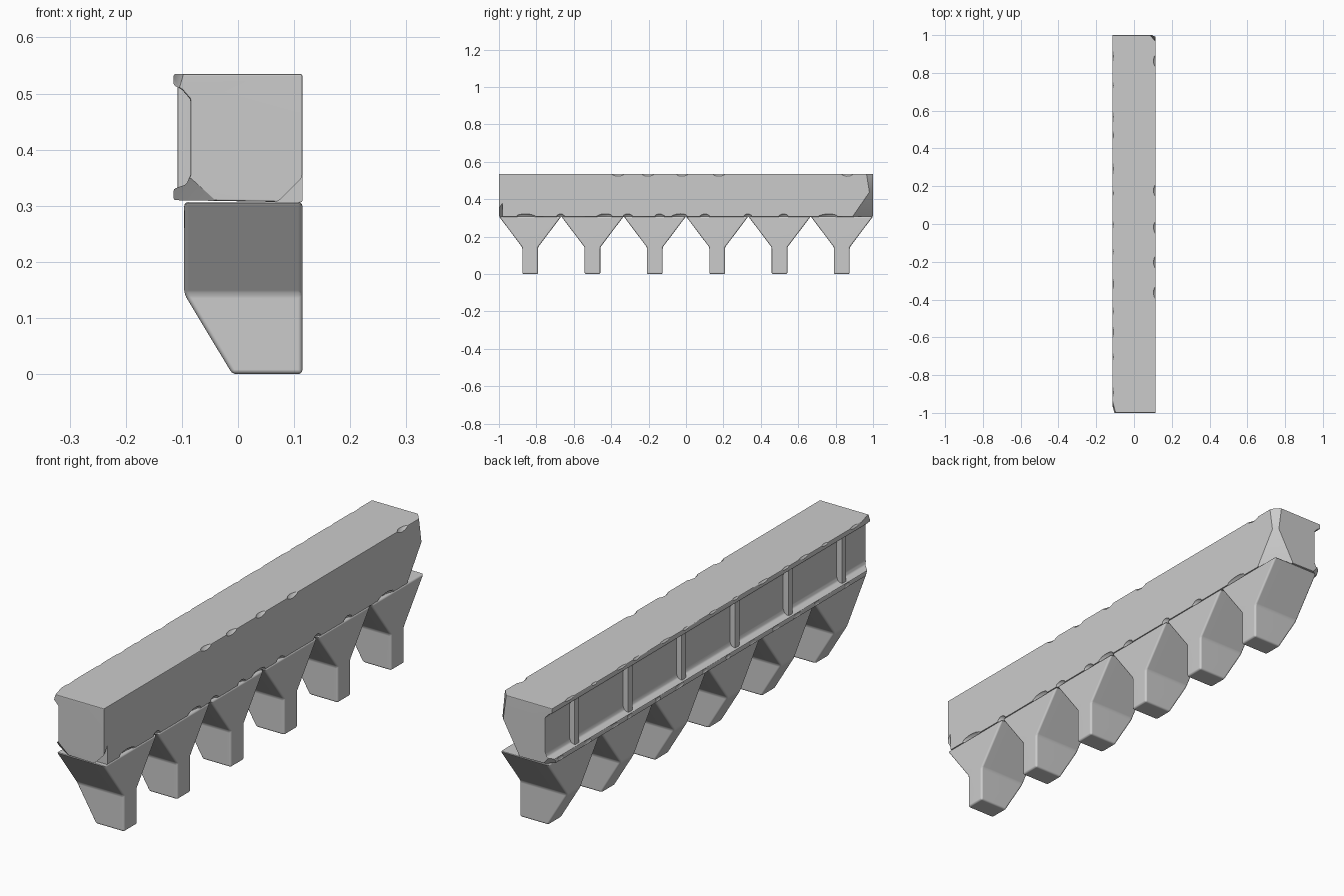
import bpy, bmesh, random
from math import radians
from mathutils import Vector, Matrix, Euler

if "Cube" in bpy.data.objects:
    bpy.data.objects.remove(bpy.data.objects["Cube"])

random.seed(4)
COUNT = 6
PITCH = 2 / COUNT
CENTRES = [-1 + PITCH * (i + 0.5) for i in range(COUNT)]


def to_object(bm, name):
    bmesh.ops.recalc_face_normals(bm, faces=bm.faces)
    mesh = bpy.data.meshes.new(name)
    bm.to_mesh(mesh)
    bm.free()
    obj = bpy.data.objects.new(name, mesh)
    bpy.context.collection.objects.link(obj)
    return obj


def loft(rings, name):
    """Join equal-sized rings of points into a closed solid."""
    bm = bmesh.new()
    rows = [[bm.verts.new(p) for p in ring] for ring in rings]
    n = len(rows[0])
    for a, b in zip(rows, rows[1:]):
        for i in range(n):
            bm.faces.new((a[i], a[(i + 1) % n], b[(i + 1) % n], b[i]))
    bm.faces.new(rows[0])
    bm.faces.new(rows[-1])
    return to_object(bm, name)


def apply_modifiers(obj):
    bpy.context.view_layer.objects.active = obj
    bpy.ops.object.select_all(action='DESELECT')
    obj.select_set(True)
    for m in list(obj.modifiers):
        bpy.ops.object.modifier_apply(modifier=m.name)


def round_edges(obj, width, segments=2):
    bevel = obj.modifiers.new("rounding", 'BEVEL')
    bevel.width, bevel.segments = width, segments
    bevel.limit_method, bevel.angle_limit = 'ANGLE', radians(25)
    apply_modifiers(obj)


def carve(obj, cutter):
    chip = obj.modifiers.new("chips", 'BOOLEAN')
    chip.operation, chip.solver, chip.object = 'DIFFERENCE', 'EXACT', cutter
    chip.use_self = True
    apply_modifiers(obj)
    bpy.data.objects.remove(cutter)


def shade(obj):
    apply_modifiers(obj)
    bpy.ops.object.shade_smooth_by_angle(angle=radians(32))
    obj.modifiers.new("even_normals", 'WEIGHTED_NORMAL').keep_sharp = True


def corner_wedge(bm, corner, reach):
    """Tetrahedral cutter whose slanted face meets the corner's edges at the given reaches."""
    c = Vector(corner)
    # push the apex outward and grow the wedge so only the slanted face cuts
    apex = c - Vector([0.02 if r > 0 else -0.02 for r in reach])
    grow = 1 + sum(0.02 / abs(r) for r in reach)
    tips = [apex + Vector([reach[k] * grow if k == j else 0 for k in range(3)]) for j in range(3)]
    v = [bm.verts.new(p) for p in [apex] + tips]
    for f in ((0, 1, 2), (0, 2, 3), (0, 3, 1), (1, 3, 2)):
        bm.faces.new([v[i] for i in f])


# Beam with a recessed back side between two rails
profile = [(.115, .306), (.115, .535), (-.115, .535), (-.115, .515), (-.1, .507),
           (-.085, .49), (-.085, .355), (-.092, .338), (-.115, .33), (-.115, .31)]
beam = loft([[(x, y, z) for x, z in profile] for y in (-1, 1)], "beam")
round_edges(beam, .004)

# Broken end corners
for corner, reach in (((.115, 1, .306), (-.09, -.11, .16)),
                      ((.115, 1, .535), (-.03, -.035, -.22)),
                      ((.115, -1, .306), (-.045, -.03, .045)),
                      ((-.115, -1, .306), (.08, .05, .07)),
                      ((-.115, 1, .306), (.04, -.03, .05)),
                      ((-.115, -1, .535), (.018, .07, -.06))):
    wedge = bmesh.new()
    corner_wedge(wedge, corner, reach)
    carve(beam, to_object(wedge, "corner_cutter"))

# Worn chips along the long edges
chips = bmesh.new()


def add_chip(x, y, z, length, depth):
    spin = Euler([random.uniform(-.12, .12) for _ in range(3)]).to_matrix().to_4x4()
    m = Matrix.Translation((x, y, z)) @ spin @ Matrix.Diagonal((depth, length, depth, 1))
    bmesh.ops.create_icosphere(chips, subdivisions=2, radius=1, matrix=m)


for y, length in ((-.85, .06), (-.67, .025), (-.44, .05), (-.31, .03), (-.14, .03),
                  (-.04, .05), (.1, .03), (.33, .025), (.52, .03), (.76, .06)):
    add_chip(.12, y, .303, length, .02)
for y in (.86, .18, -.02, -.2, -.36):
    add_chip(.122, y, .542, .04, .021)
for i in range(13):
    y = -.88 + i * .147 + random.uniform(-.03, .03)
    add_chip(-.123, y, .54, random.uniform(.025, .05), .015)
    add_chip(-.123, y + .05, .32, random.uniform(.02, .04), .013)
carve(beam, to_object(chips, "chip_cutter"))
shade(beam)

# Upright ribs across the recess, one above each corbel
for c in CENTRES:
    rib = loft([[(x, c + s, z) for x, s in ((-.108, -.015), (-.075, -.015),
                                            (-.075, .015), (-.108, .015))]
                for z in (.325, .52)], "rib")
    round_edges(rib, .005)
    shade(rib)

# Corbels: wide at the top, narrow and cut back at the foot
for c in CENTRES:
    levels = ((0, -.01, .042), (.143, -.096, .042), (.307, -.096, .166))
    corbel = loft([[(x0, c - w, z), (.115, c - w, z), (.115, c + w, z), (x0, c + w, z)]
                   for z, x0, w in levels], "corbel")
    round_edges(corbel, .008, 3)
    shade(corbel)
